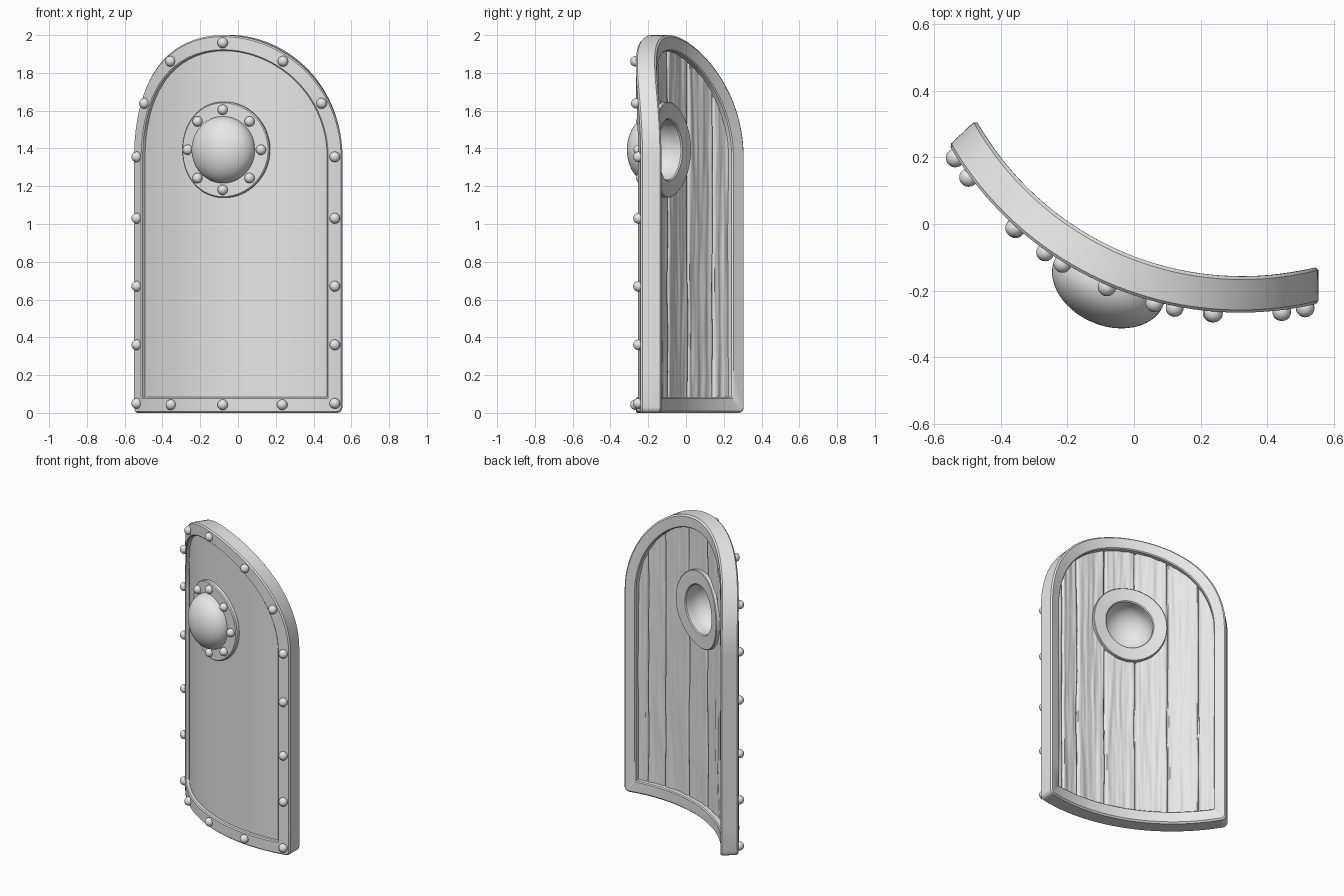
import bpy, bmesh
from math import sin, cos, pi, asin, sqrt, exp, radians, hypot
from mathutils import Vector, Matrix, noise

if "Cube" in bpy.data.objects:
    bpy.data.objects.remove(bpy.data.objects["Cube"])

BEND = 1.01              # radius of the curved face
TURN = radians(23.2)     # shield turned about the vertical
HALF, SPRING = 0.645, 1.355   # flat half width, height where the arch starts
BOSS_Z = 1.393

grey = bpy.data.materials.new("plain_grey")
grey.use_nodes = True
grey.diffuse_color = (0.8, 0.8, 0.8, 1)
grey.node_tree.nodes["Principled BSDF"].inputs["Base Color"].default_value = (0.8, 0.8, 0.8, 1)


def bend(p):
    """Flat shield space (across, depth, height) to the curved, turned shield."""
    u, t, z = p
    a = u / BEND
    s = BEND * sin(a) - t * sin(0.64 * a)
    d = -0.2 + BEND * (1 - cos(a)) + t * cos(0.64 * a)
    return Vector((s * cos(TURN) + d * sin(TURN), d * cos(TURN) - s * sin(TURN), z))


def finish(name, bm, angle=35, fix_normals=True):
    if fix_normals:
        bmesh.ops.recalc_face_normals(bm, faces=bm.faces[:])
    mesh = bpy.data.meshes.new(name)
    bm.to_mesh(mesh)
    bm.free()
    mesh.materials.append(grey)
    mesh.shade_smooth()
    mesh.set_sharp_from_angle(angle=radians(angle))
    ob = bpy.data.objects.new(name, mesh)
    bpy.context.collection.objects.link(ob)
    return ob


def bridge(bm, a, b):
    n = len(a)
    for i in range(n):
        j = (i + 1) % n
        bm.faces.new((a[i], a[j], b[j], b[i]))


def outline(w):
    """Arched outline, inset by w, as (across, height) points."""
    r = HALF - w
    c = max(0.03 - w, 0.002)
    pts = [(r * cos(pi * i / 64), SPRING + r * sin(pi * i / 64)) for i in range(65)]
    left = [(-r, SPRING + (w + c - SPRING) * i / 8) for i in range(1, 8)]
    corner = [(-r + c - c * cos(pi * i / 8), w + c - c * sin(pi * i / 8)) for i in range(5)]
    bottom = [((r - c) * (i / 16 - 1), w) for i in range(1, 17)]
    half = left + corner + bottom
    mirrored = [(-x, z) for x, z in reversed(half[:-1])]
    return pts + half + mirrored


# Rim: chamfered rectangular section swept round the outline
bm = bmesh.new()
section = [(0.008, 0), (0.077, 0), (0.083, 0.006), (0.083, 0.104),
           (0.077, 0.11), (0.01, 0.11), (0, 0.1), (0, 0.008)]
loops = [[bm.verts.new(bend((x, t, z))) for x, z in outline(w)] for w, t in section]
for k, loop in enumerate(loops):
    bridge(bm, loop, loops[(k + 1) % len(loops)])
finish("rim", bm)

# Panel: smooth front sheet, planked and grained back sheet
SEAMS = (-0.46, -0.26, -0.05, 0.16, 0.37, 0.5)


def grain(u, z):
    plank = sum(u > s for s in SEAMS)
    wave = noise.noise(Vector((u * 32, z * 1.8, plank * 5.3)))
    wave += 0.5 * noise.noise(Vector((u * 60, z * 4, plank * 2.7)))
    wander = 0.006 * noise.noise(Vector((z * 3, 0.5, 0.5)))
    groove = sum(exp(-((u - s - wander) / 0.006) ** 2) for s in SEAMS)
    return 0.078 + 0.006 * wave - 0.02 * groove


bm = bmesh.new()
COLS, ROWS, W = 180, 64, 0.575
for back in (False, True):
    grid = []
    for i in range(COLS + 1):
        u = W * (2 * i / COLS - 1)
        top = SPRING + sqrt(max(W * W - u * u, 0))
        column = []
        for j in range(ROWS + 1):
            z = 0.07 + (top - 0.07) * j / ROWS
            column.append((u, grain(u, z) if back else 0.025, z))
        grid.append([(bm.verts.new(bend(p)), p) for p in column])
    for i in range(COLS):
        for j in range(ROWS):
            quad = [grid[i][j], grid[i + 1][j], grid[i + 1][j + 1], grid[i][j + 1]]
            # leave an opening behind the boss
            if min(hypot(p[0], p[2] - BOSS_Z) for v, p in quad) < 0.19:
                continue
            verts = [v for v, p in quad]
            bm.faces.new(verts[::-1] if back else verts)
loose = [v for v in bm.verts if not v.link_faces]
bmesh.ops.delete(bm, geom=loose, context='VERTS')
finish("plank_panel", bm, 60, False)

# Boss: hollow dome with a flat flange, turned about its own axis
dome = [(0.177 * sin(pi * i / 32), -0.12 * cos(pi * i / 32)) for i in range(1, 17)]
flange = [(0.248, 0), (0.254, 0.006), (0.254, 0.096), (0.25, 0.1), (0.166, 0.1), (0.16, 0.094)]
bowl = [(0.16 * cos(pi * i / 32), 0.05 - 0.13 * sin(pi * i / 32)) for i in range(16)]
bm = bmesh.new()
SIDES = 64
rings = []
for r, t in dome + flange + bowl:
    rings.append([bm.verts.new(bend((r * cos(2 * pi * k / SIDES), t,
                                     BOSS_Z + r * sin(2 * pi * k / SIDES))))
                  for k in range(SIDES)])
for a, b in zip(rings, rings[1:]):
    bridge(bm, a, b)
bm.faces.new(rings[0])
bm.faces.new(rings[-1])
finish("boss", bm)


def rivets(name, spots, radius):
    bm = bmesh.new()
    for u, z in spots:
        bmesh.ops.create_uvsphere(bm, u_segments=20, v_segments=12, radius=radius,
                                  matrix=Matrix.Translation(bend((u, -0.005, z))))
    finish(name, bm)


# Rivets round the rim
R = HALF - 0.041
side = [(R, z) for z in (0.05, 0.36, 0.67, 1.03)]
side += [(R * cos(radians(a)), SPRING + R * sin(radians(a))) for a in (0, 28, 57)]
side.append((0.325, 0.043))
spots = side + [(-u, z) for u, z in side] + [(0, SPRING + R), (0, 0.043)]
rivets("rim_rivets", spots, 0.028)

# Rivets round the boss flange
ring = [(0.212 * cos(pi * k / 4), BOSS_Z + 0.212 * sin(pi * k / 4)) for k in range(8)]
rivets("boss_rivets", ring, 0.027)
